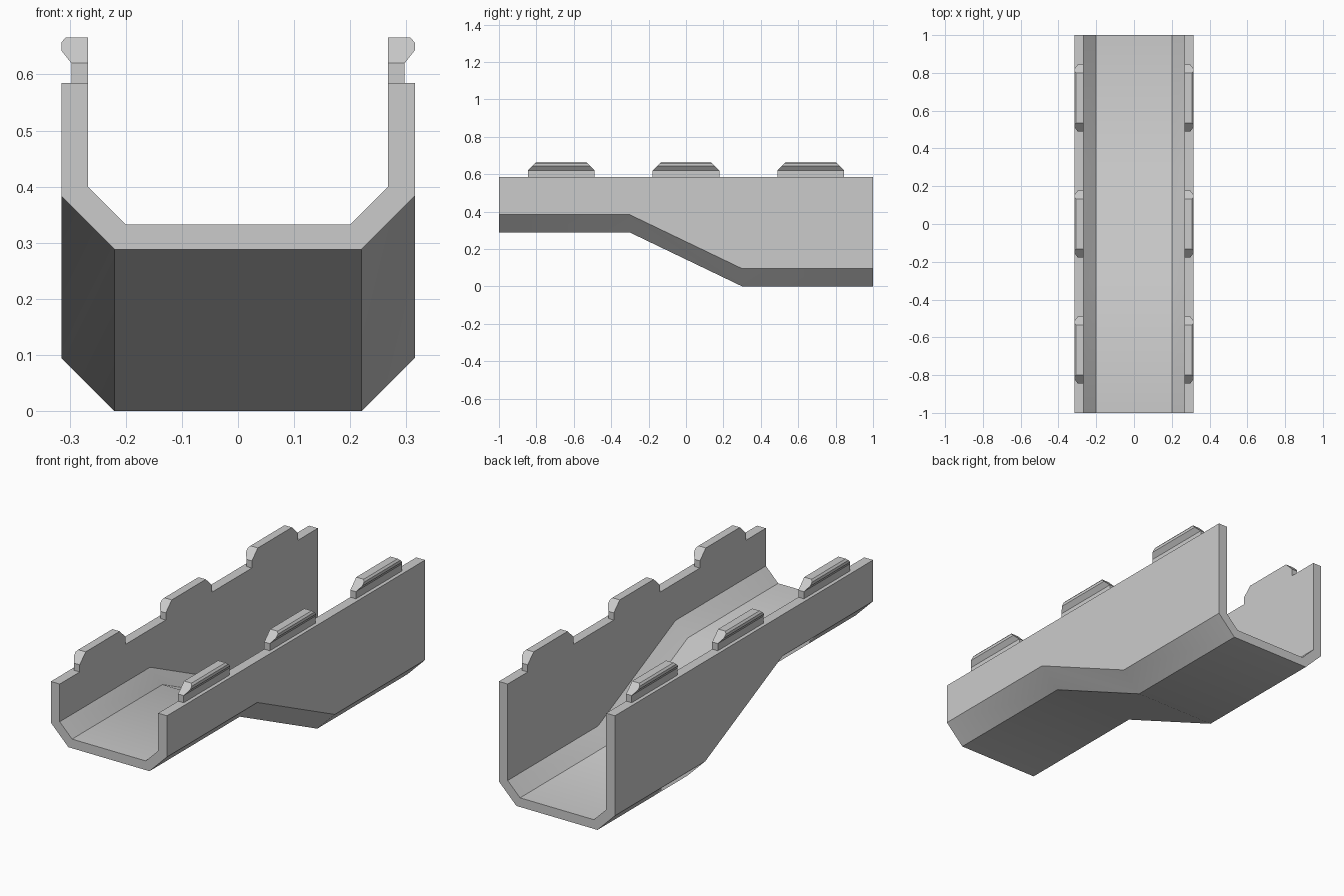
import bpy, bmesh

if "Cube" in bpy.data.objects:
    bpy.data.objects.remove(bpy.data.objects["Cube"])

grey = bpy.data.materials.new("plain grey")
grey.diffuse_color = (0.6, 0.6, 0.6, 1)
grey.use_nodes = True
grey.node_tree.nodes["Principled BSDF"].inputs["Base Color"].default_value = grey.diffuse_color

WALL_TOP, DROP = 0.585, 0.288


def make_object(name, loops, cap_splits=None):
    """Skin a row of equal-length loops and cap both ends."""
    bm = bmesh.new()
    rings = [[bm.verts.new(p) for p in loop] for loop in loops]
    n = len(rings[0])
    for a, b in zip(rings, rings[1:]):
        for i in range(n):
            j = (i + 1) % n
            bm.faces.new((a[i], a[j], b[j], b[i]))
    for ring in (rings[0], rings[-1]):
        for ids in cap_splits or [range(n)]:
            bm.faces.new([ring[i] for i in ids])
    bmesh.ops.recalc_face_normals(bm, faces=bm.faces)
    mesh = bpy.data.meshes.new(name)
    bm.to_mesh(mesh)
    bm.free()
    mesh.materials.append(grey)
    obj = bpy.data.objects.new(name, mesh)
    bpy.context.collection.objects.link(obj)
    bpy.ops.object.select_all(action='DESELECT')
    bpy.context.view_layer.objects.active = obj
    obj.select_set(True)
    bpy.ops.object.shade_smooth_by_angle(angle=0.5236)
    return obj


# Channel: open trough with chamfered corners, its floor stepping down to the rear
def channel_loop(y, drop):
    half = [(0.315, WALL_TOP), (0.315, 0.383 - drop), (0.22, 0.288 - drop)]
    inner = [(0.2, 0.333 - drop), (0.267, 0.4 - drop), (0.267, WALL_TOP)]
    outer = half + [(-x, z) for x, z in reversed(half)]
    inside = [(-x, z) for x, z in reversed(inner)] + inner
    return [(x, y, z) for x, z in outer + inside]


make_object("channel", [channel_loop(y, d) for y, d in
                        ((-1, 0), (-0.3, 0), (0.3, DROP), (1, DROP))],
            [(0, 1, 10, 11), (1, 2, 9, 10), (2, 3, 8, 9), (3, 4, 7, 8), (4, 5, 6, 7)])

# Snap clips: narrow neck below a barbed head with sloping ends
CLIP = [(0.267, WALL_TOP), (0.297, WALL_TOP), (0.297, 0.62), (0.315, 0.643),
        (0.315, 0.657), (0.307, 0.666), (0.267, 0.666), (0.267, 0.62)]


def clip_loop(side, centre, end):
    return [(side * x, centre + end * (0.178 - max(0, z - 0.62)), z) for x, z in CLIP]


for side, label in ((-1, "left"), (1, "right")):
    for centre, place in ((-0.667, "front"), (0, "middle"), (0.667, "rear")):
        make_object(f"{label}_{place}_clip",
                    [clip_loop(side, centre, -1), clip_loop(side, centre, 1)],
                    [(0, 1, 2, 7), (2, 3, 4, 5, 6, 7)])
